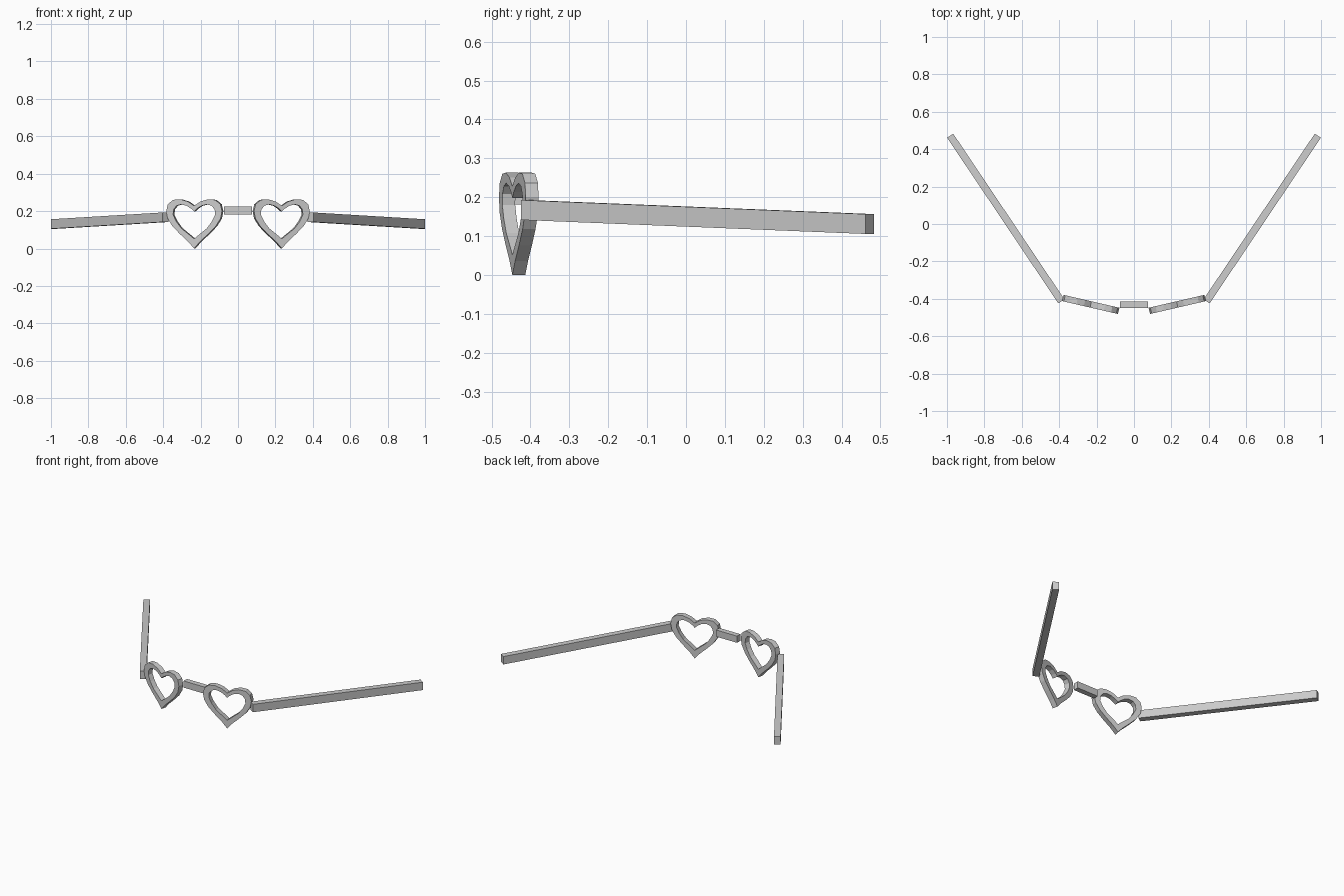
import bpy, bmesh
from math import radians
from mathutils import Vector, Matrix

if "Cube" in bpy.data.objects:
    bpy.data.objects.remove(bpy.data.objects["Cube"])

# Half profiles of the heart rim, tip to notch: (half width, height)
OUTER = [(0, 0), (.032, .036), (.076, .076), (.118, .118), (.145, .16), (.153, .2),
         (.144, .237), (.115, .26), (.075, .263), (.034, .251), (0, .228)]
INNER = [(0, .052), (.032, .078), (.07, .108), (.098, .145), (.115, .18), (.113, .208),
         (.096, .229), (.07, .236), (.04, .228), (.016, .213), (0, .198)]
DEPTH = 0.034


def finish(name, bm):
    bmesh.ops.recalc_face_normals(bm, faces=bm.faces)
    mesh = bpy.data.meshes.new(name)
    bm.to_mesh(mesh)
    bm.free()
    obj = bpy.data.objects.new(name, mesh)
    bpy.context.collection.objects.link(obj)
    return obj


def loop(half):
    return half + [(-u, z) for u, z in half[-2:0:-1]]


def heart(name, side):
    bm = bmesh.new()
    rings = [[bm.verts.new((u, y, z)) for u, z in loop(half)]
             for half, y in ((OUTER, -DEPTH / 2), (INNER, -DEPTH / 2),
                             (INNER, DEPTH / 2), (OUTER, DEPTH / 2))]
    n = len(rings[0])
    for r in range(4):
        a, b = rings[r], rings[(r + 1) % 4]
        for i in range(n):
            j = (i + 1) % n
            bm.faces.new((a[i], a[j], b[j], b[i]))
    obj = finish(name, bm)
    obj.location = (side * 0.231, -0.43, 0)
    obj.rotation_euler.z = side * radians(13)


def bar(name, start, end, width, height):
    # Straight bar with upright ends between two points
    start, end = Vector(start), Vector(end)
    along = end - start
    across = Vector((-along.y, along.x, 0)).normalized() * width
    up = Vector((0, 0, height))
    bm = bmesh.new()
    m = Matrix((along, across, up)).transposed().to_4x4()
    m.translation = (start + end) / 2
    bmesh.ops.create_cube(bm, size=1, matrix=m)
    finish(name, bm)


# Heart rims and temple arms on both sides
for label, s in (("left", -1), ("right", 1)):
    heart(label + "_heart_rim", s)
    bar(label + "_temple_arm", (s * 0.388, -0.414, 0.167), (s * 0.983, 0.472, 0.131), 0.039, 0.051)

# Nose bridge
bar("nose_bridge", (-0.075, -0.431, 0.203), (0.075, -0.431, 0.203), 0.034, 0.043)
